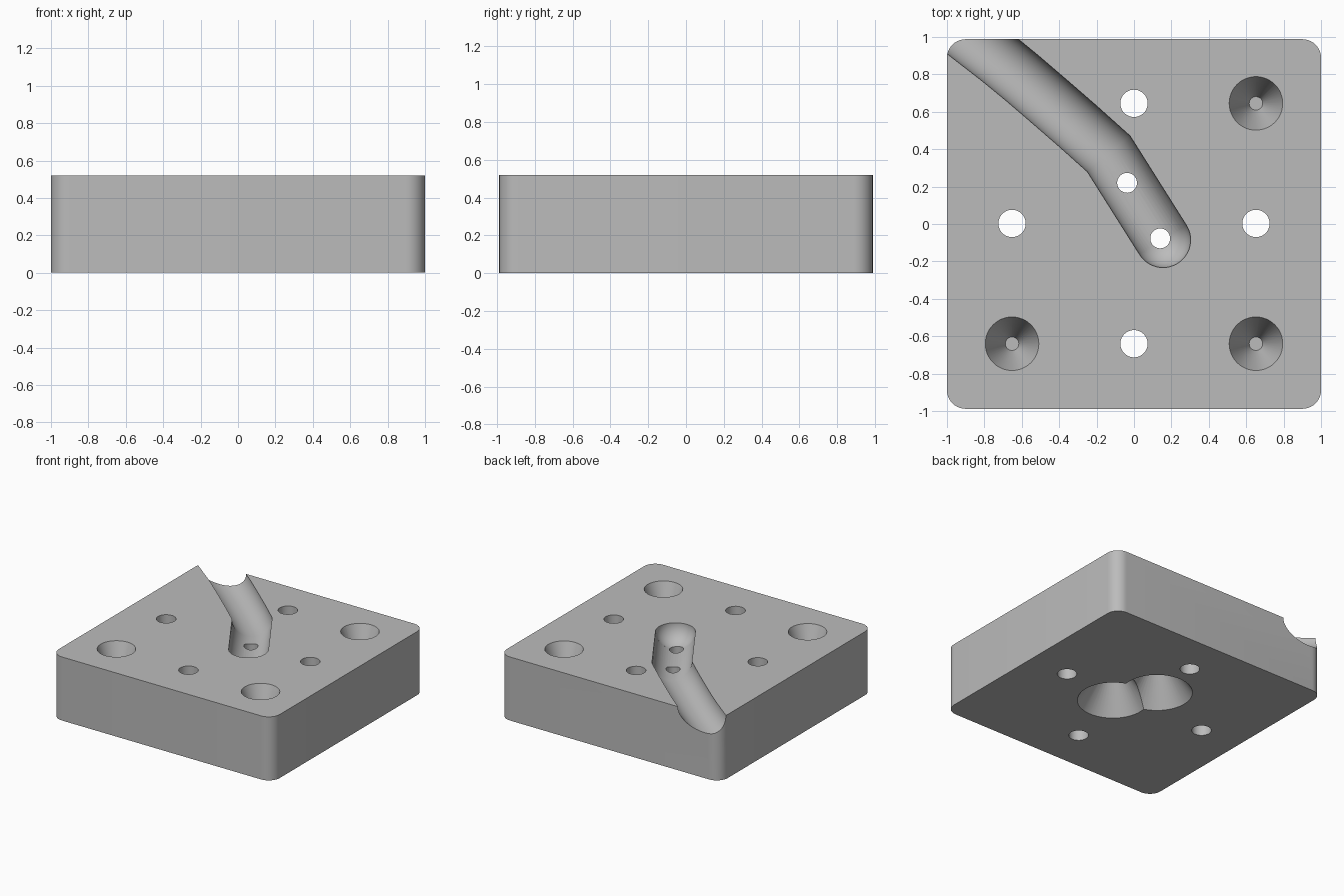
import bpy, bmesh, math
from mathutils import Vector, Matrix

if "Cube" in bpy.data.objects:
    bpy.data.objects.remove(bpy.data.objects["Cube"], do_unlink=True)

HEIGHT = 0.52
GROOVE_R = 0.148

grey = bpy.data.materials.new("plain grey")
grey.use_nodes = True
grey.diffuse_color = (0.5, 0.5, 0.5, 1)
grey.node_tree.nodes["Principled BSDF"].inputs["Base Color"].default_value = (0.5, 0.5, 0.5, 1)


def make_object(name, bm):
    bmesh.ops.recalc_face_normals(bm, faces=bm.faces)
    mesh = bpy.data.meshes.new(name)
    bm.to_mesh(mesh)
    bm.free()
    obj = bpy.data.objects.new(name, mesh)
    bpy.context.collection.objects.link(obj)
    mesh.materials.append(grey)
    return obj


def cone_cutter(name, x, y, z0, z1, r0, r1):
    """Upright cone or cylinder from z0 (radius r0) to z1 (radius r1)."""
    bm = bmesh.new()
    bmesh.ops.create_cone(bm, cap_ends=True, segments=48, radius1=r0, radius2=r1,
                          depth=z1 - z0, matrix=Matrix.Translation((x, y, (z0 + z1) / 2)))
    return make_object(name, bm)


def tube_cutter(name, path, radius, segments=48):
    """Round tube mitred along a level path."""
    bm = bmesh.new()
    pts = [Vector((x, y, HEIGHT)) for x, y in path]
    rings = []
    for i, p in enumerate(pts):
        before = (p - pts[i - 1]).normalized() if i else (pts[1] - p).normalized()
        after = (pts[i + 1] - p).normalized() if i < len(pts) - 1 else before
        along = (before + after).normalized()
        side = Vector((along.y, -along.x, 0)) / along.dot(before)
        ring = []
        for k in range(segments):
            a = (k + 0.5) * math.tau / segments
            ring.append(bm.verts.new(p + side * radius * math.cos(a)
                                     + Vector((0, 0, radius * math.sin(a)))))
        rings.append(ring)
    for a, b in zip(rings, rings[1:]):
        for k in range(segments):
            n = (k + 1) % segments
            bm.faces.new((a[k], a[n], b[n], b[k]))
    bm.faces.new(rings[0])
    bm.faces.new(rings[-1])
    return make_object(name, bm)


# Block with rounded upright corners
bm = bmesh.new()
bmesh.ops.create_cube(bm, size=1, matrix=Matrix.Translation((0, 0, HEIGHT / 2))
                      @ Matrix.Diagonal((2, 1.976, HEIGHT, 1)))
upright = [e for e in bm.edges if abs(e.verts[0].co.z - e.verts[1].co.z) > 0.1]
bmesh.ops.bevel(bm, geom=upright, offset=0.1, segments=10, profile=0.5, affect='EDGES')
block = make_object("block", bm)

cutters = []

# Half-round groove with a straight foot, a bend and a gentle curve to the corner
foot = (0.155, -0.085)
path = [foot, (-0.135, 0.375), (-0.3, 0.523), (-0.46, 0.662), (-0.6, 0.782),
        (-0.717, 0.878), (-0.9, 1.02), (-1.2, 1.24)]
cutters.append(tube_cutter("groove_cutter", path, GROOVE_R))
bm = bmesh.new()
bmesh.ops.create_uvsphere(bm, u_segments=48, v_segments=25, radius=GROOVE_R,
                          matrix=Matrix.Translation((*foot, HEIGHT)))
cutters.append(make_object("groove_end_cutter", bm))

# Conical pockets underneath, each with a small hole into the groove
for x, y in ((0.14, -0.077), (-0.037, 0.22)):
    cutters.append(cone_cutter("pocket_cutter", x, y, -0.05, 0.3, 0.3, 0.053))
    cutters.append(cone_cutter("feed_hole_cutter", x, y, 0.1, 0.6, 0.053, 0.053))

# Through holes
for x, y in ((0, 0.645), (0, -0.64), (0.652, 0.003), (-0.652, 0.003)):
    cutters.append(cone_cutter("through_hole_cutter", x, y, -0.1, 0.7, 0.073, 0.073))

# Tapered blind dimples
for x, y in ((0.652, 0.645), (0.652, -0.64), (-0.652, -0.64)):
    cutters.append(cone_cutter("dimple_cutter", x, y, 0.22, HEIGHT + 0.05, 0.036, 0.161))

# Cut the block, then discard the cutters
bpy.context.view_layer.objects.active = block
for cutter in cutters:
    mod = block.modifiers.new("cut", 'BOOLEAN')
    mod.operation = 'DIFFERENCE'
    mod.solver = 'EXACT'
    mod.object = cutter
    bpy.ops.object.modifier_apply(modifier=mod.name)
    bpy.data.objects.remove(cutter, do_unlink=True)

bpy.ops.object.select_all(action='DESELECT')
block.select_set(True)
bpy.ops.object.shade_smooth_by_angle(angle=math.radians(25))
